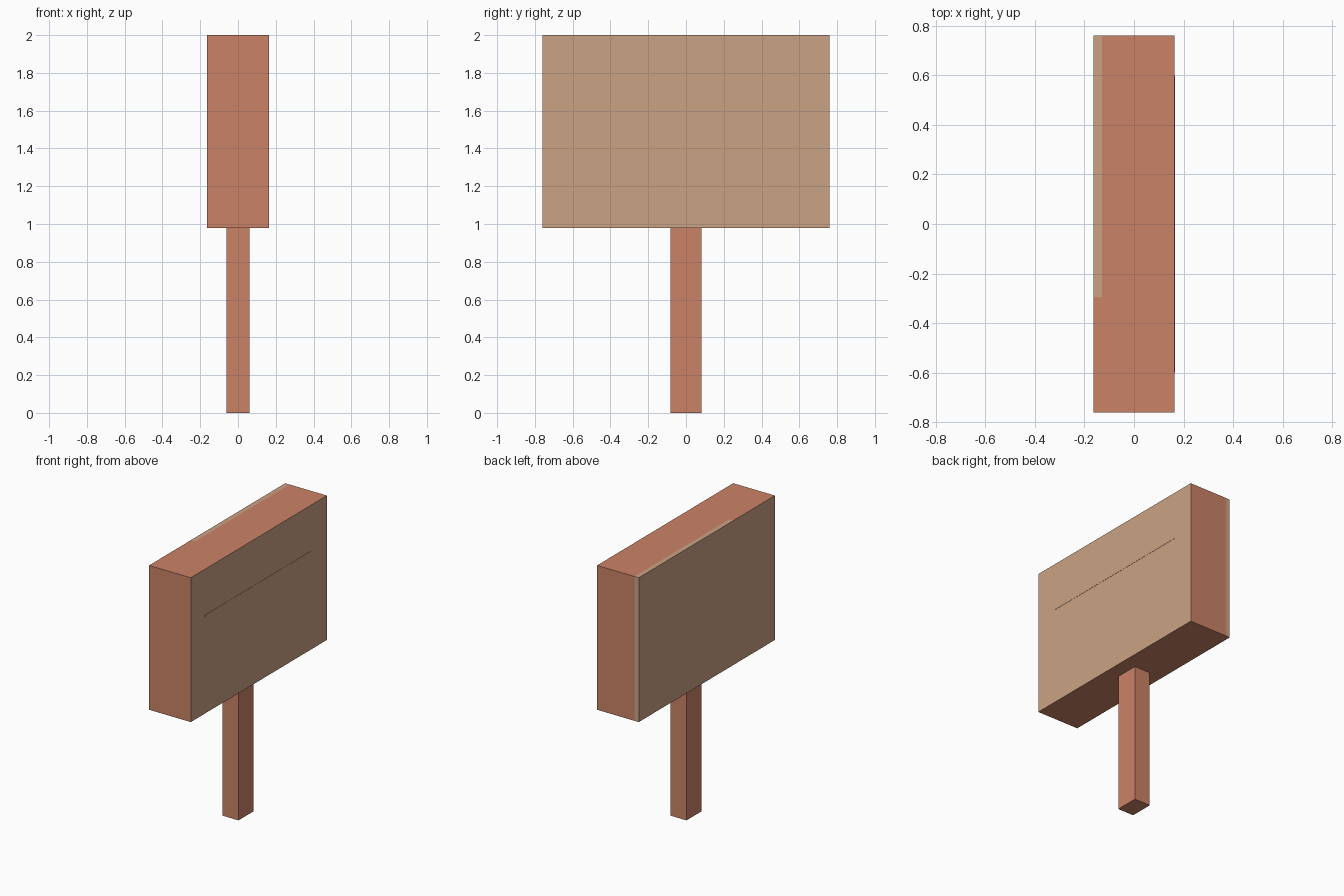
import bpy, bmesh
from mathutils import Matrix

if "Cube" in bpy.data.objects:
    bpy.data.objects.remove(bpy.data.objects["Cube"])


def material(name, rgb):
    m = bpy.data.materials.new(name)
    m.diffuse_color = (*rgb, 1)
    m.use_nodes = True
    m.node_tree.nodes["Principled BSDF"].inputs["Base Color"].default_value = m.diffuse_color
    return m


RED = material("terracotta wood", (0.60, 0.225, 0.135))
TAN = material("tan board", (0.60, 0.365, 0.235))


def box(name, lo, hi, mats, cuts=(), rule=None):
    """Box between two corners, optionally sliced by planes and coloured by a rule."""
    bm = bmesh.new()
    size = [b - a for a, b in zip(lo, hi)]
    mid = [(a + b) / 2 for a, b in zip(lo, hi)]
    bmesh.ops.create_cube(bm, size=1, matrix=Matrix.Translation(mid) @ Matrix.Diagonal((*size, 1)))
    for co, no in cuts:
        bmesh.ops.bisect_plane(bm, geom=bm.verts[:] + bm.edges[:] + bm.faces[:],
                               plane_co=co, plane_no=no)
    bm.normal_update()
    if rule:
        for f in bm.faces:
            f.material_index = rule(f.normal, f.calc_center_median())
    me = bpy.data.meshes.new(name)
    bm.to_mesh(me)
    bm.free()
    for m in mats:
        me.materials.append(m)
    ob = bpy.data.objects.new(name, me)
    bpy.context.collection.objects.link(ob)
    return ob


STRIP_X, STRIP_Y = -0.13, -0.295


# Tan on both broad sides, plus the board edge showing on the back and part of the top
def head_colour(n, c):
    if abs(n.x) > 0.5:
        return 1
    edge = c.x < STRIP_X
    return int(edge and (n.y > 0.5 or (n.z > 0.5 and c.y > STRIP_Y)))


# Sign head
box("sign_head", (-0.163, -0.76, 0.98), (0.163, 0.76, 2.0), (RED, TAN),
    cuts=[((STRIP_X, 0, 0), (1, 0, 0)), ((0, STRIP_Y, 0), (0, 1, 0))], rule=head_colour)

# Post
box("post", (-0.062, -0.083, 0), (0.062, 0.083, 0.99), (RED,))

# Thin raised line on the right face
box("face_line", (0.16, -0.6, 1.662), (0.1645, 0.6, 1.676), (TAN,))
